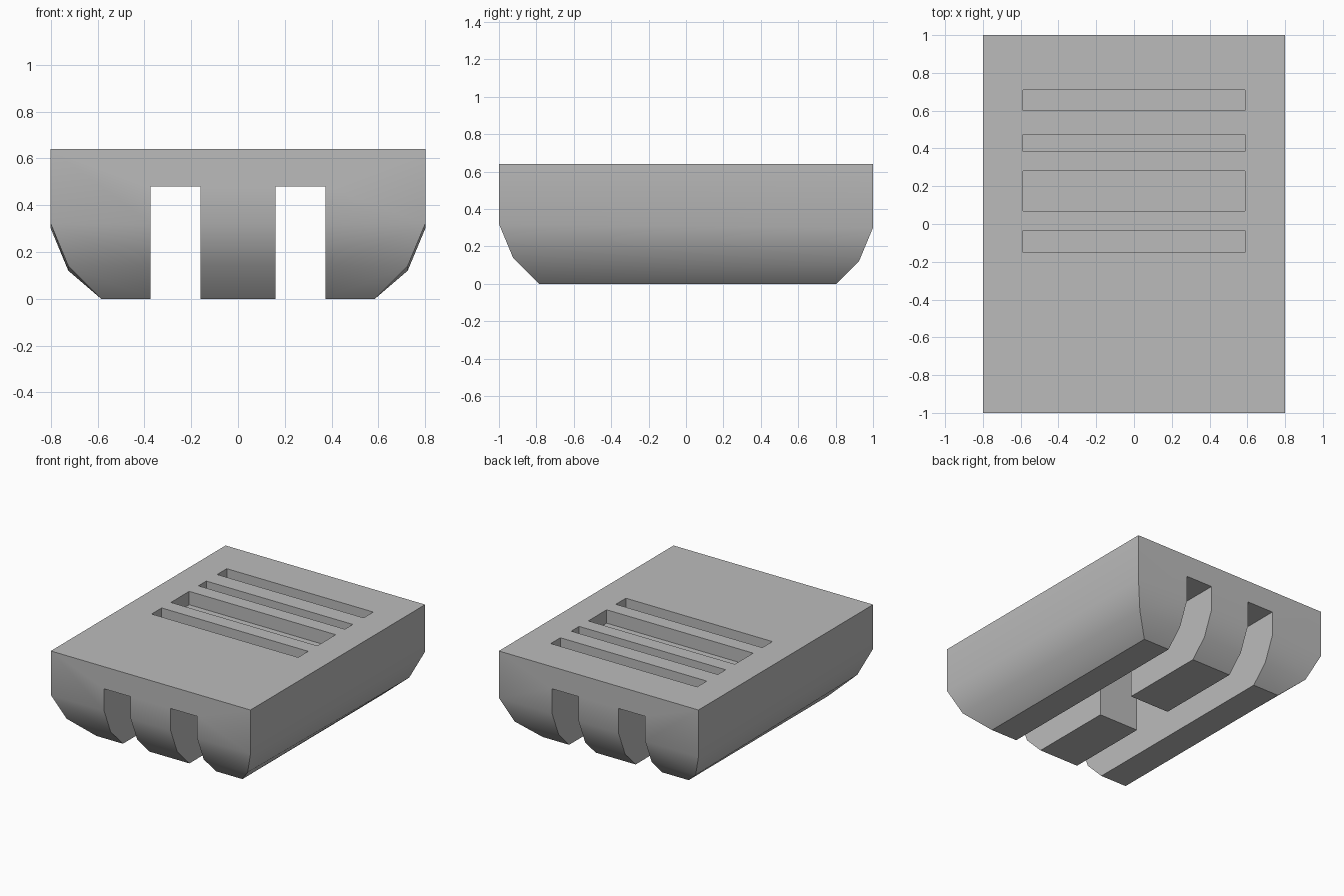
import bpy, bmesh
from math import radians

if "Cube" in bpy.data.objects:
    bpy.data.objects.remove(bpy.data.objects["Cube"], do_unlink=True)

grey = bpy.data.materials.new("plain grey")
grey.use_nodes = True
colour = (0.5, 0.5, 0.5, 1)
grey.diffuse_color = colour
grey.node_tree.nodes["Principled BSDF"].inputs["Base Color"].default_value = colour


def add_object(name, bm):
    bmesh.ops.recalc_face_normals(bm, faces=bm.faces)
    mesh = bpy.data.meshes.new(name)
    bm.to_mesh(mesh)
    bm.free()
    mesh.materials.append(grey)
    obj = bpy.data.objects.new(name, mesh)
    bpy.context.collection.objects.link(obj)
    return obj


# Body: stacked rectangles (half width, front y, back y, front z, back z)
rings = [
    (0.585, -0.785, 0.805, 0, 0),
    (0.725, -0.925, 0.925, 0.14, 0.12),
    (0.80, -1, 1, 0.32, 0.30),
    (0.80, -1, 1, 0.64, 0.64),
]
bm = bmesh.new()
loops = []
for w, front, back, zf, zb in rings:
    corners = [(-w, front, zf), (w, front, zf), (w, back, zb), (-w, back, zb)]
    loops.append([bm.verts.new(c) for c in corners])
bm.faces.new(loops[0])
bm.faces.new(loops[-1])
for low, high in zip(loops, loops[1:]):
    for i in range(4):
        j = (i + 1) % 4
        bm.faces.new((low[i], low[j], high[j], high[i]))
body = add_object("grooved_body", bm)


def cut_box(name, x, y, z):
    """Subtract the box spanning the given ranges from the body."""
    bm = bmesh.new()
    bmesh.ops.create_cube(bm, size=1)
    for v in bm.verts:
        v.co = [(a + b) / 2 + c * (b - a) for (a, b), c in zip((x, y, z), v.co)]
    cutter = add_object(name, bm)
    cutter.hide_render = True
    mod = body.modifiers.new(name, "BOOLEAN")
    mod.operation = "DIFFERENCE"
    mod.solver = "EXACT"
    mod.object = cutter
    bpy.context.view_layer.objects.active = body
    bpy.ops.object.modifier_apply(modifier=name)
    bpy.data.objects.remove(cutter, do_unlink=True)


# Two lengthwise grooves underneath, and the gap across the middle rib
for x in ((-0.373, -0.16), (0.16, 0.373)):
    cut_box("long_groove", x, (-1.2, 1.2), (-0.2, 0.48))
cut_box("cross_gap", (-0.25, 0.25), (-0.16, 0.16), (-0.2, 0.48))

# Shallow slots in the top
for y in ((-0.15, -0.035), (0.07, 0.28), (0.385, 0.475), (0.6, 0.71)):
    cut_box("top_slot", (-0.587, 0.587), y, (0.543, 0.8))

# Soft shading over the shallow bevels, sharp elsewhere
for obj in bpy.context.selected_objects:
    obj.select_set(False)
body.select_set(True)
bpy.context.view_layer.objects.active = body
bpy.ops.object.shade_smooth_by_angle(angle=radians(30))
